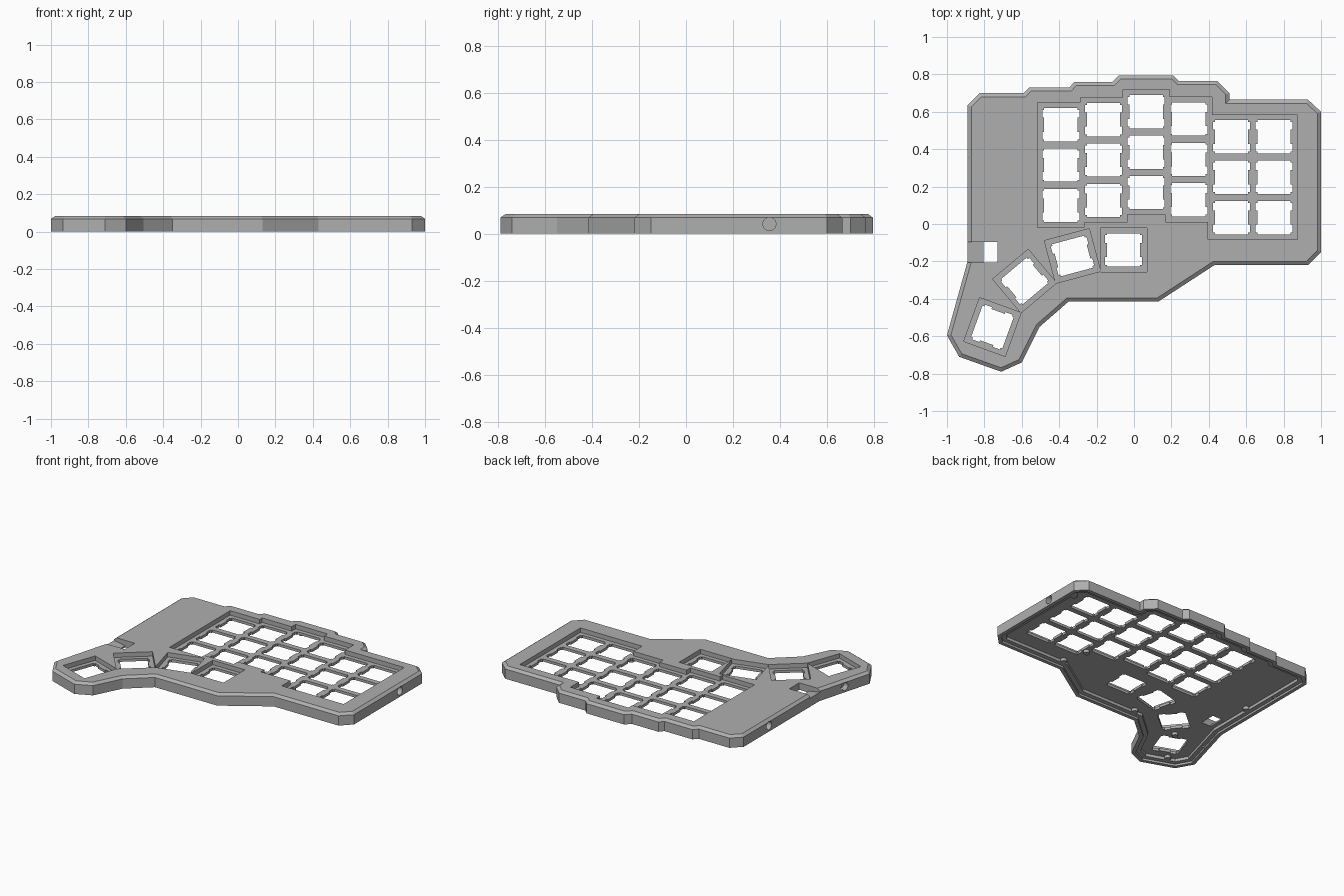
import bpy, bmesh, math
from mathutils import Vector, Matrix

if "Cube" in bpy.data.objects:
    bpy.data.objects.remove(bpy.data.objects["Cube"])

TOP, EDGE, PLATE, CEILING = 0.083, 0.068, 0.052, 0.034
KEY_W, KEY_H = 0.2285, 0.216

grey = bpy.data.materials.new("case grey")
grey.use_nodes = True
grey.diffuse_color = (0.43, 0.43, 0.43, 1)
grey.node_tree.nodes["Principled BSDF"].inputs["Base Color"].default_value = (0.43, 0.43, 0.43, 1)

# Case outline, clockwise from the left back corner
OUTLINE = [(-.89, .635), (-.825, .70), (-.59, .70), (-.56, .73), (-.345, .73),
           (-.32, .76), (-.115, .76), (-.08, .795), (.21, .795), (.24, .765),
           (.445, .765), (.51, .70), (.51, .665), (.93, .665), (1, .60),
           (1, -.15), (.93, -.22), (.43, -.22), (.13, -.415), (-.35, -.415),
           (-.505, -.55), (-.60, -.74), (-.71, -.79), (-.935, -.71),
           (-1, -.595), (-.89, -.20)]


def inset(points, d):
    """Mitred inward offset of a clockwise outline."""
    pts = [Vector(p) for p in points]
    out = []
    for i, p in enumerate(pts):
        a = (p - pts[i - 1]).normalized()
        b = (pts[(i + 1) % len(pts)] - p).normalized()
        na, nb = Vector((a.y, -a.x)), Vector((b.y, -b.x))
        out.append(p + (na + nb) * d / (1 + na.dot(nb)))
    return out


def loft(bm, rings):
    """Closed solid through (outline, z) rings."""
    loops = [[bm.verts.new((p[0], p[1], z)) for p in pts] for pts, z in rings]
    n = len(loops[0])
    for low, high in zip(loops, loops[1:]):
        for i in range(n):
            j = (i + 1) % n
            bm.faces.new((low[i], low[j], high[j], high[i]))
    bm.faces.new(loops[0])
    bm.faces.new(loops[-1])


def finish(name, bm):
    bmesh.ops.recalc_face_normals(bm, faces=bm.faces)
    mesh = bpy.data.meshes.new(name)
    bm.to_mesh(mesh)
    bm.free()
    mesh.materials.append(grey)
    obj = bpy.data.objects.new(name, mesh)
    bpy.context.collection.objects.link(obj)
    return obj


def solid(name, rings):
    bm = bmesh.new()
    loft(bm, rings)
    return finish(name, bm)


def cut(target, cutter):
    """Subtract the cutter, then discard it."""
    cutter.hide_render = True
    mod = target.modifiers.new("cut", 'BOOLEAN')
    mod.operation, mod.solver, mod.object = 'DIFFERENCE', 'EXACT', cutter
    bpy.context.view_layer.objects.active = target
    bpy.ops.object.modifier_apply(modifier=mod.name)
    bpy.data.objects.remove(cutter)


def placed(shape, key):
    x, y, deg = key
    turn = Matrix.Rotation(math.radians(deg), 2)
    return [turn @ Vector(p) + Vector((x, y)) for p in shape]


def rect(w, h):
    return [(-w / 2, -h / 2), (w / 2, -h / 2), (w / 2, h / 2), (-w / 2, h / 2)]


# Key positions: six staggered columns and a fanned thumb row
keys = []
for col, y in enumerate([.315, .342, .384, .345, .25, .25]):
    keys += [(-.391 + col * .228, y + row * KEY_H, 0) for row in (-1, 0, 1)]
keys += [(-.056, -.139, 0), (-.329, -.171, 15), (-.585, -.305, 40), (-.757, -.551, 70)]

# Body with chamfered top edge
case = solid("keyboard_case", [(OUTLINE, 0), (OUTLINE, EDGE), (inset(OUTLINE, .02), TOP)])

# Underside cavity with a stepped ledge for the bottom plate
cut(case, solid("ledge_cutter", [(inset(OUTLINE, .025), -.1), (inset(OUTLINE, .025), .014)]))
cut(case, solid("cavity_cutter", [(inset(OUTLINE, .055), -.1), (inset(OUTLINE, .055), CEILING)]))

# Sunken keycap wells
for key in keys:
    well = placed(rect(KEY_W + .02, KEY_H + .02), key)
    cut(case, solid("well_cutter", [(well, PLATE), (well, .2)]))

# Switch openings with clip notches on both sides
half = [(.089, -.089), (.089, -.079), (.099, -.079), (.099, -.038), (.089, -.038),
        (.089, .038), (.099, .038), (.099, .079), (.089, .079), (.089, .089)]
opening = half + [(-x, -y) for x, y in half]
bm = bmesh.new()
for key in keys:
    hole = placed(opening, key)
    loft(bm, [(hole, -.2), (hole, .2)])
cut(case, finish("switch_cutter", bm))

# Side slot: sloping shelf leading to a through window
profile = [(-.93, .2), (-.93, .066), (-.805, .045), (-.805, -.1), (-.73, -.1), (-.73, .2)]
slot = solid("slot_cutter", [(profile, .095), (profile, .205)])
slot.data.transform(Matrix.Rotation(math.pi / 2, 4, 'X'))
cut(case, slot)

# Blind round sockets in the side walls
for x, y, deg in [(1, .355, 0), (-.89, .355, 180), (-.945, -.398, 164)]:
    bm = bmesh.new()
    bmesh.ops.create_cone(bm, cap_ends=True, segments=32, radius1=.028, radius2=.028, depth=.08)
    bm.transform(Matrix.Translation((x, y, .041)) @ Matrix.Rotation(math.radians(deg), 4, 'Z')
                 @ Matrix.Rotation(math.pi / 2, 4, 'Y'))
    cut(case, finish("socket_cutter", bm))

# Screw posts under the plate
posts = [(.45, -.155), (.50, .61), (.408, .02), (-.02, .735), (-.825, .12),
         (-.84, -.67), (-.69, -.42), (-.30, -.35), (.93, .52)]
for i, (x, y) in enumerate(posts):
    bm = bmesh.new()
    bmesh.ops.create_cone(bm, cap_ends=True, segments=20, radius1=.02, radius2=.02, depth=.024)
    bm.transform(Matrix.Translation((x, y, .026)))
    finish(f"screw_post_{i + 1}", bm)
